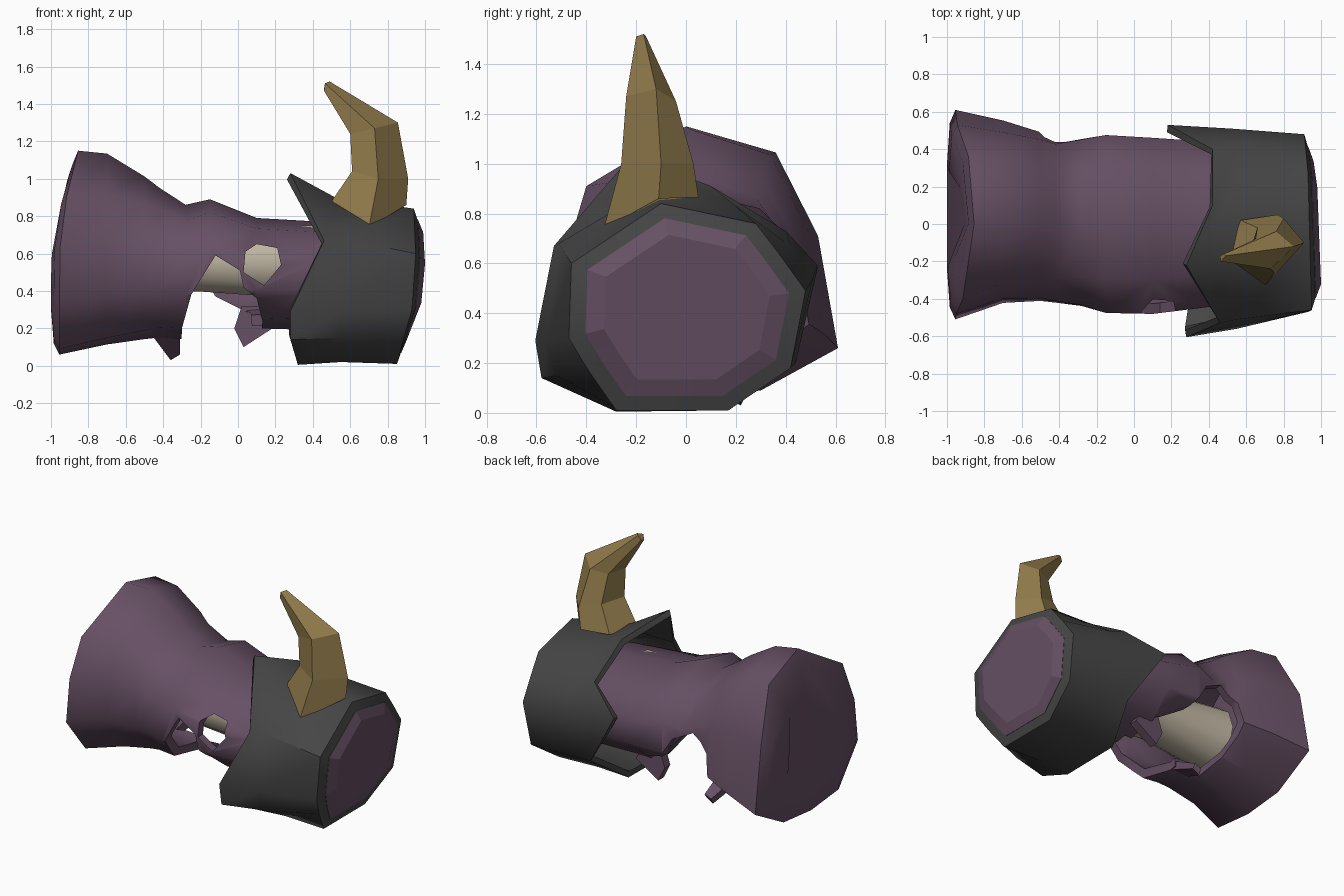
import bpy, bmesh, math
from mathutils import Vector

cube = bpy.data.objects.get("Cube")
if cube:
    bpy.data.objects.remove(cube, do_unlink=True)


def material(name, colour):
    mat = bpy.data.materials.new(name)
    mat.use_nodes = True
    mat.diffuse_color = (*colour, 1)
    mat.node_tree.nodes["Principled BSDF"].inputs["Base Color"].default_value = (*colour, 1)
    return mat


PURPLE = material("purple flesh", (.133, .08, .127))
DARK = material("dark metal", (.06, .06, .06))
GOLD = material("ochre horn", (.28, .195, .07))
BONE = material("pale bone", (.52, .46, .36))


def loft(name, rings, mat, cap_start=True, cap_end=True):
    """Skin a list of equally sized point rings."""
    bm = bmesh.new()
    loops = [[bm.verts.new(p) for p in ring] for ring in rings]
    n = len(loops[0])
    for a, b in zip(loops, loops[1:]):
        for i in range(n):
            j = (i + 1) % n
            bm.faces.new((a[i], a[j], b[j], b[i]))
    if cap_start:
        bm.faces.new(loops[0])
    if cap_end:
        bm.faces.new(loops[-1])
    bmesh.ops.recalc_face_normals(bm, faces=bm.faces)
    mesh = bpy.data.meshes.new(name)
    bm.to_mesh(mesh)
    bm.free()
    mesh.materials.append(mat)
    obj = bpy.data.objects.new(name, mesh)
    bpy.context.collection.objects.link(obj)
    return obj


def prism(name, outline, y0, y1):
    """Hidden cutter: an x-z outline pushed along y."""
    obj = loft(name, [[(x, y, z) for x, z in outline] for y in (y0, y1)], PURPLE)
    obj.hide_render = True
    obj.hide_set(True)
    return obj


def finish(obj, angle=50):
    """Apply modifiers, then smooth while keeping hard edges."""
    bpy.ops.object.select_all(action='DESELECT')
    obj.select_set(True)
    bpy.context.view_layer.objects.active = obj
    for mod in list(obj.modifiers):
        bpy.ops.object.modifier_apply(modifier=mod.name)
    bpy.ops.object.shade_smooth_by_angle(angle=math.radians(angle))


def solidify(obj, thickness):
    mod = obj.modifiers.new("thickness", 'SOLIDIFY')
    mod.thickness = thickness
    mod.offset = -1


# Arm: flared stump blending into a round forearm
FLARE = [(0, 1.15), (.36, 1.045), (.53, .71), (.61, .26), (.3, .09),
         (0, .06), (-.3, .09), (-.51, .35), (-.48, .64), (-.4, .91)]


def arm_ring(x, cy, cz, ry, rz, w):
    ring = []
    for i, (fy, fz) in enumerate(FLARE):
        a = math.tau * i / len(FLARE)
        y = (1 - w) * math.sin(a) + w * (fy - .03) / .56
        z = (1 - w) * math.cos(a) + w * (fz - .6) / .545
        ring.append((x, cy + ry * y, cz + rz * z))
    return ring


def stump_ring(scale, push):
    return [(-.955 + .1 * max(0, (z - .5) / .65) ** 2 - push,
             .03 + (y - .03) * scale, .55 + (z - .55) * scale) for y, z in FLARE]


rings = [stump_ring(.5, .045), stump_ring(.88, .03), stump_ring(1, 0)]
for params in [(-.7, .05, .62, .49, .51, .9), (-.5, .03, .575, .46, .435, .6),
               (-.42, .01, .55, .45, .4, .4), (-.28, .01, .5, .47, .36, .2),
               (-.15, 0, .53, .5, .36, 0), (.1, -.01, .495, .495, .295, 0),
               (.45, 0, .48, .46, .29, 0), (.85, 0, .43, .38, .33, 0)]:
    rings.append(arm_ring(*params))
arm = loft("arm", rings, PURPLE)
solidify(arm, .06)

# Torn openings in the arm
cutters = [
    prism("front_tear", [(-.31, -.2), (-.3, .2), (-.25, .38), (-.12, .59), (.01, .51),
                         (.03, .42), (.1, .36), (.13, .24), (.12, -.2)], -1, .06),
    prism("back_tear", [(-.33, -.2), (-.49, .08), (-.52, .3), (-.48, .5), (-.36, .6), (-.22, .53),
                        (-.12, .37), (0, .31), (.07, .28), (.1, -.2)], .05, 1),
    prism("round_wound", [(.03, .5), (.04, .61), (.1, .65), (.21, .63), (.23, .54), (.14, .43)], -1, -.1)]
for cutter in cutters:
    mod = arm.modifiers.new(cutter.name, 'BOOLEAN')
    mod.operation = 'DIFFERENCE'
    mod.solver = 'EXACT'
    mod.object = cutter
finish(arm)
for cutter in cutters:
    bpy.data.objects.remove(cutter, do_unlink=True)

# Hanging strips of torn skin
loft("rear_skin_strip", [
    [(-.45, 0, .15), (-.31, 0, .15), (-.31, .03, .2), (-.45, .03, .2)],
    [(-.36, .22, .03), (-.31, .22, .06), (-.31, .24, .09), (-.36, .24, .07)]], PURPLE)
loft("middle_skin_strip", [
    [(x, y, z) for x, z in [(.02, .32), (-.02, .2), (.03, .1), (.2, .21), (.14, .32)]]
    for y in (.2, .26)], PURPLE)

# Bone running through the arm
bone_rings = []
for x, r in [(-.72, .22), (-.22, .17), (.05, .19), (.4, .2)]:
    bone_rings.append([(x, r * math.cos(math.tau * i / 10) - .09,
                        .56 + r * math.sin(math.tau * i / 10)) for i in range(10)])
finish(loft("bone", bone_rings, BONE))

# Cuff with a jagged inner edge
jagged = [(.46, -.53, .67), (.28, -.22, 1.03), (.42, .1, .91), (.42, .4, .73), (.18, .53, .59),
          (.42, .44, .2), (.32, .17, .01), (.32, -.28, .005), (.28, -.58, .14), (.28, -.605, .29)]
middle = [(.55, -.51, .68), (.52, -.14, .9), (.55, .2, .83), (.55, .42, .67), (.52, .51, .54),
          (.55, .43, .19), (.55, .17, .02), (.55, -.28, .02), (.55, -.52, .15), (.55, -.56, .29)]
rim = [(.95, -.46, .6), (.94, -.1, .84), (.93, .28, .76), (.92, .38, .63), (.91, .48, .49),
       (.89, .42, .18), (.85, .17, .01), (.85, -.28, .01), (.89, -.385, .16), (.93, -.47, .3)]


def inset(scale, push):
    """Copy of the rim, shrunk about the cuff's axis."""
    centre = Vector((0, 0, .42))
    return [(x + push, y * scale, centre.z + (z - centre.z) * scale) for x, y, z in rim]


cuff = loft("cuff", [jagged, middle, rim, inset(.86, .02)], DARK, False, False)
solidify(cuff, .04)
finish(cuff)

# Bevelled end of the arm inside the cuff
finish(loft("arm_end", [inset(.86, -.03), inset(.86, .022), inset(.7, .05)], PURPLE), 12)

# Bent horn on top of the cuff
loft("horn", [
    [(.5, -.18, .88), (.7, -.33, .74), (.9, -.11, .86), (.77, .05, .865), (.57, .02, .87)],
    [(.61, -.2, 1.04), (.75, -.26, 1), (.91, -.1, 1), (.8, .03, 1.0), (.66, -.02, 1.04)],
    [(.6, -.2, 1.24), (.73, -.24, 1.27), (.855, -.12, 1.3), (.76, -.04, 1.25), (.65, -.08, 1.23)],
    [(.46, -.2, 1.47), (.465, -.2, 1.51), (.49, -.17, 1.52), (.48, -.16, 1.51), (.46, -.17, 1.48)],
], GOLD)
